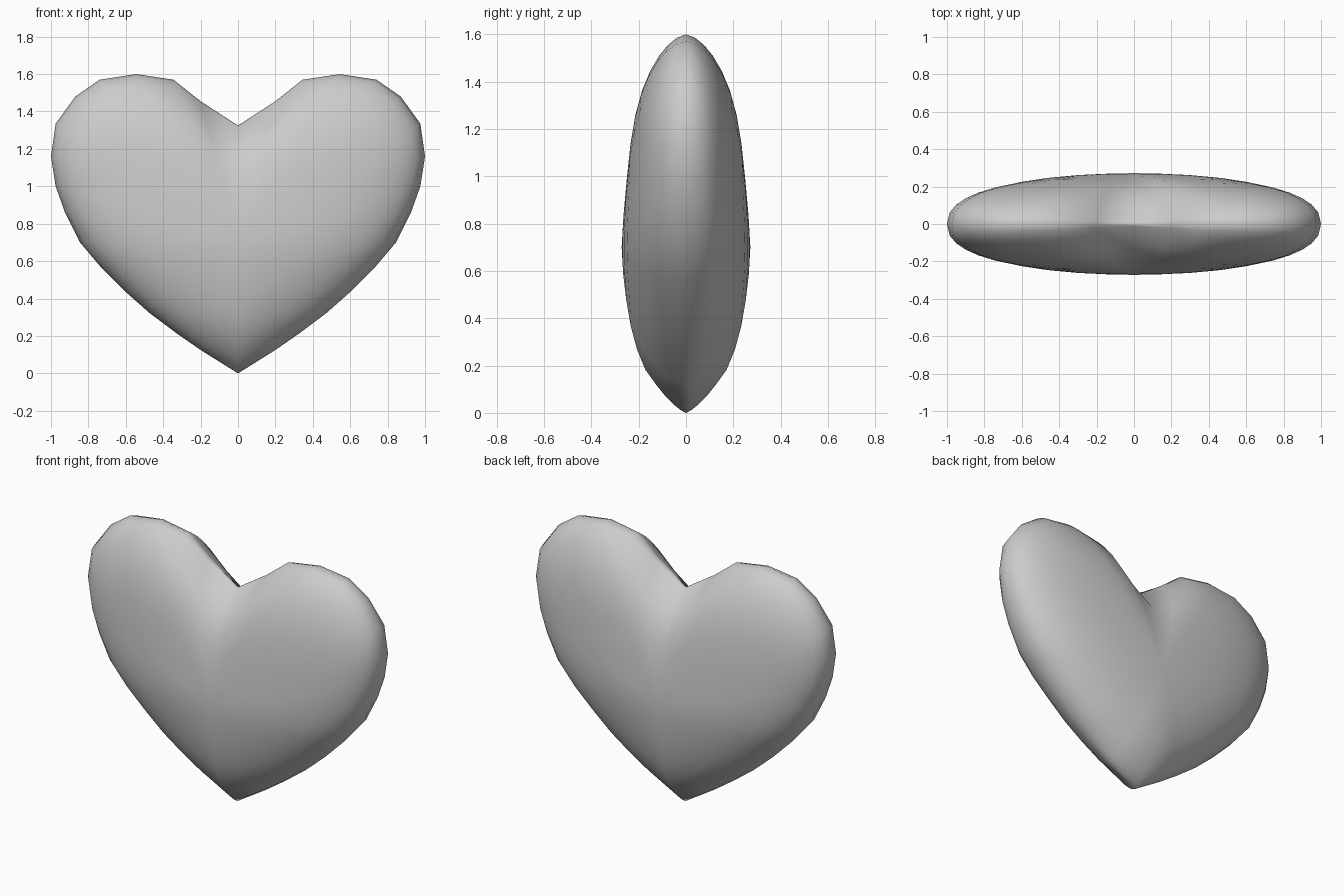
import bpy, bmesh
from math import exp

if "Cube" in bpy.data.objects:
    bpy.data.objects.remove(bpy.data.objects["Cube"])

# Right half of the outline: x, z, fullness power, edge softness
HALF = [(0, 1.325, 3.5, 1.1), (.2, 1.455, 3, .85), (.345, 1.57, 2.6, .66), (.545, 1.6, 2.5, .6),
        (.74, 1.57, 2.5, .55), (.87, 1.48, 2.5, .5), (.975, 1.335, 2.5, .46), (1, 1.16, 2.5, .44),
        (.975, 1.0, 2.5, .43), (.925, .86, 2.5, .43), (.845, .7, 2.5, .44), (.735, .57, 2.5, .45),
        (.6, .435, 2.5, .48), (.47, .32, 2.5, .51), (.33, .215, 2.5, .56), (.2, .125, 2.5, .62),
        (0, 0, 2.5, .78)]
OUTLINE = HALF + [(-p[0], *p[1:]) for p in HALF[-2:0:-1]]
CENTRE_Z = .7
DEPTH = .272
RINGS = [.985, .95, .9, .83, .74, .62, .48, .32, .16]

bm = bmesh.new()
inside = []


def ring(s, side):
    verts = []
    for x, z, p, q in OUTLINE:
        d = (z - CENTRE_Z) * s
        # Slightly slimmer just above and below the fullest height
        slim = 1 - .05 * exp(-((d - .32) / .18) ** 2) - .03 * exp(-((d + .25) / .12) ** 2)
        y = side * DEPTH * slim * max(0, 1 - s ** p) ** q
        verts.append(bm.verts.new((x * s, y, CENTRE_Z + d)))
    if s < .8:
        inside.extend(verts)
    return verts


# Puffed front and back, sharing one rim
rim = ring(1, 1)
n = len(rim)
for side in (-1, 1):
    outer = rim
    for s in RINGS:
        inner = ring(s, side)
        for i in range(n):
            j = (i + 1) % n
            bm.faces.new((outer[i], outer[j], inner[j], inner[i]))
        outer = inner
    tip = bm.verts.new((0, side * DEPTH, CENTRE_Z))
    for i in range(n):
        bm.faces.new((outer[i], outer[(i + 1) % n], tip))

# Soften the creases in the middle
for _ in range(2):
    bmesh.ops.smooth_vert(bm, verts=inside, factor=.5, use_axis_y=True)

bmesh.ops.recalc_face_normals(bm, faces=bm.faces)
for f in bm.faces:
    f.smooth = True
mesh = bpy.data.meshes.new("heart")
bm.to_mesh(mesh)
bm.free()
heart = bpy.data.objects.new("heart", mesh)
bpy.context.collection.objects.link(heart)
